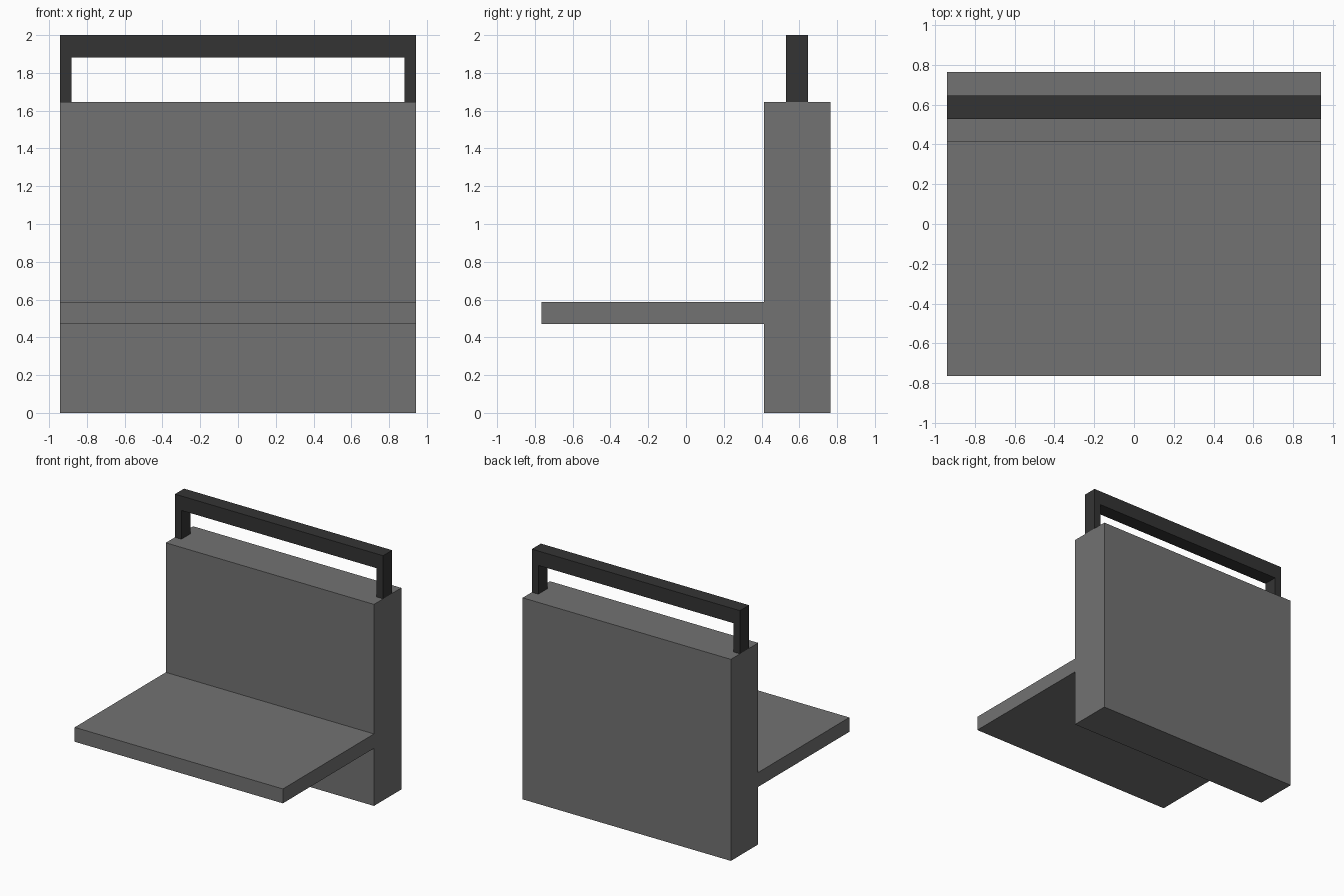
import bpy, bmesh
from mathutils import Vector

if "Cube" in bpy.data.objects:
    bpy.data.objects.remove(bpy.data.objects["Cube"])

U = 2 / 17            # grid unit: the model is 17 units tall
HALF_W = 8 * U        # half of the width


def material(name, value):
    mat = bpy.data.materials.new(name)
    mat.diffuse_color = (value, value, value, 1)
    mat.use_nodes = True
    mat.node_tree.nodes["Principled BSDF"].inputs["Base Color"].default_value = mat.diffuse_color
    return mat


def extruded(name, profile, direction, mat):
    """Extrude a closed profile of points along a direction into a solid."""
    bm = bmesh.new()
    face = bm.faces.new([bm.verts.new(p) for p in profile])
    moved = bmesh.ops.extrude_face_region(bm, geom=[face])["geom"]
    verts = [g for g in moved if isinstance(g, bmesh.types.BMVert)]
    bmesh.ops.translate(bm, verts=verts, vec=Vector(direction))
    # extrude_face_region leaves the first face in place only when it is kept
    if face.is_valid and not all(len(e.link_faces) == 2 for e in bm.edges):
        bmesh.ops.holes_fill(bm, edges=bm.edges[:])
    bmesh.ops.recalc_face_normals(bm, faces=bm.faces[:])
    mesh = bpy.data.meshes.new(name)
    bm.to_mesh(mesh)
    bm.free()
    mesh.materials.append(mat)
    obj = bpy.data.objects.new(name, mesh)
    bpy.context.collection.objects.link(obj)
    return obj


def slab(name, y0, y1, z0, z1, mat):
    """Full-width box given by its side-view rectangle."""
    profile = [(-HALF_W, y * U, z * U)
               for y, z in ((y0, z0), (y1, z0), (y1, z1), (y0, z1))]
    return extruded(name, profile, (2 * HALF_W, 0, 0), mat)


grey = material("mid grey", 0.17)
dark = material("dark grey", 0.034)

# Upright back panel and the seat shelf in front of it
slab("backrest", 3.5, 6.5, 0, 14, grey)
slab("seat", -6.5, 3.5, 4, 5, grey)

# Carry handle: one U-shaped profile standing on the back panel
inner = HALF_W - 0.5 * U
outline = [(-HALF_W, 14), (-HALF_W, 17), (HALF_W, 17), (HALF_W, 14),
           (inner, 14), (inner, 16), (-inner, 16), (-inner, 14)]
extruded("handle", [(x, 4.5 * U, z * U) for x, z in outline], (0, U, 0), dark)
